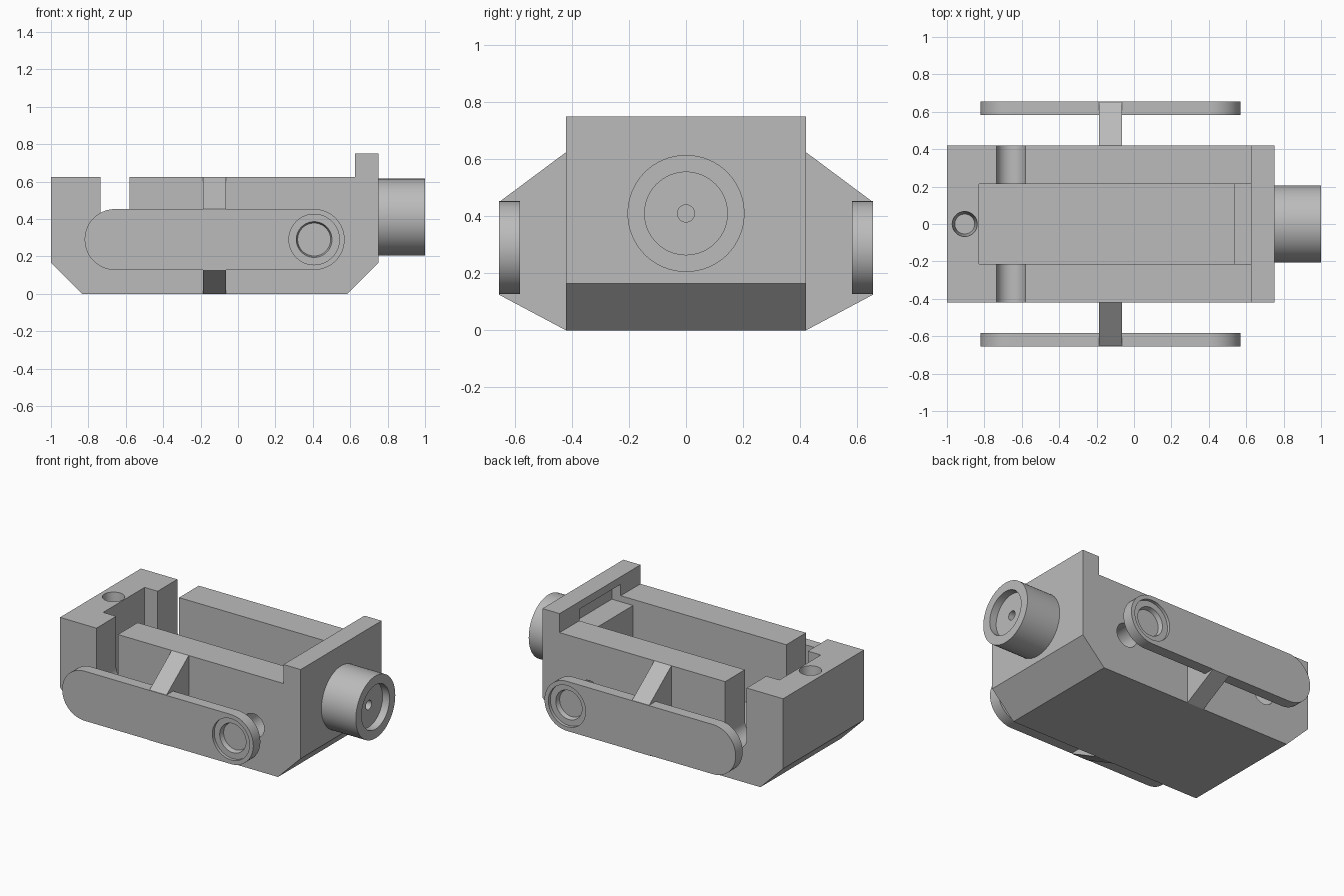
import bpy, bmesh, math
from mathutils import Matrix

cube = bpy.data.objects.get("Cube")
if cube:
    bpy.data.objects.remove(cube, do_unlink=True)

grey = bpy.data.materials.new("plain_grey")
grey.use_nodes = True
grey.diffuse_color = (0.5, 0.5, 0.5, 1)
grey.node_tree.nodes["Principled BSDF"].inputs["Base Color"].default_value = (0.5, 0.5, 0.5, 1)


def finish(name, bm):
    bmesh.ops.recalc_face_normals(bm, faces=bm.faces)
    mesh = bpy.data.meshes.new(name)
    bm.to_mesh(mesh)
    bm.free()
    mesh.materials.append(grey)
    ob = bpy.data.objects.new(name, mesh)
    bpy.context.collection.objects.link(ob)
    return ob


def prism(name, outline, axis, lo, hi):
    """Extrude a 2D outline along x (outline is y, z) or y (outline is x, z)."""
    bm = bmesh.new()
    place = (lambda a, b: (lo, a, b)) if axis == "x" else (lambda a, b: (a, lo, b))
    face = bm.faces.new([bm.verts.new(place(a, b)) for a, b in outline])
    ext = bmesh.ops.extrude_face_region(bm, geom=[face])
    move = (hi - lo, 0, 0) if axis == "x" else (0, hi - lo, 0)
    verts = [v for v in ext["geom"] if isinstance(v, bmesh.types.BMVert)]
    bmesh.ops.translate(bm, verts=verts, vec=move)
    return finish(name, bm)


def box(name, x0, x1, half_y, z0, z1):
    return prism(name, [(x0, z0), (x1, z0), (x1, z1), (x0, z1)], "y", -half_y, half_y)


def cylinder(name, centre, axis, length, r1, r2=None):
    """Cylinder or cone; r1 is the low end and r2 the high end of the axis."""
    bm = bmesh.new()
    turn = {"x": Matrix.Rotation(math.pi / 2, 4, "Y"),
            "y": Matrix.Rotation(-math.pi / 2, 4, "X"),
            "z": Matrix.Identity(4)}[axis]
    bmesh.ops.create_cone(bm, cap_ends=True, segments=64, radius1=r1,
                          radius2=r1 if r2 is None else r2, depth=length,
                          matrix=Matrix.Translation(centre) @ turn)
    return finish(name, bm)


def cut(ob, *cutters):
    bpy.context.view_layer.objects.active = ob
    for cutter in cutters:
        mod = ob.modifiers.new("cut", "BOOLEAN")
        mod.operation = "DIFFERENCE"
        mod.solver = "EXACT"
        mod.object = cutter
        bpy.ops.object.modifier_apply(modifier=mod.name)
        bpy.data.objects.remove(cutter, do_unlink=True)
    return ob


def arc(x, z, r, start, end, steps=24):
    angles = [math.radians(start + (end - start) * i / steps) for i in range(steps + 1)]
    return [(x + r * math.cos(a), z + r * math.sin(a)) for a in angles]


WIDTH = 0.42               # half width of the body
OUTER = 0.655              # outer face of the side plates
REAR, FRONT, AXLE = -0.657, 0.407, 0.29

# Body: chamfered block with a raised end ridge
body = prism("body", [(-1, 0.165), (-0.835, 0), (0.585, 0), (0.75, 0.165), (0.75, 0.75),
                      (0.625, 0.75), (0.625, 0.625), (-1, 0.625)], "y", -WIDTH, WIDTH)
slot = arc(REAR, AXLE, 0.078, 180, 360) + [(REAR + 0.078, 0.8), (REAR - 0.078, 0.8)]
cut(body,
    box("pocket", -0.83, 0.535, 0.215, 0.17, 0.8),
    box("ledge_window", 0.5, 0.69, 0.215, 0.585, 0.7),
    prism("side_slot", slot, "y", -0.6, 0.6),
    cylinder("cross_hole", (FRONT, 0, AXLE), "y", 1.2, 0.078),
    cylinder("top_hole", (-0.905, 0, 0.55), "z", 0.2, 0.053, 0.069))

# End barrel with a shallow recess and a pin hole
barrel = cylinder("end_barrel", (0.87, 0, 0.41), "x", 0.26, 0.205)
cut(barrel,
    cylinder("barrel_recess", (1.0, 0, 0.41), "x", 0.1, 0.145),
    cylinder("pin_hole", (0.92, 0, 0.41), "x", 0.16, 0.03))

# Side plates and the struts that carry them
stadium = arc(FRONT, AXLE, 0.163, -90, 90) + arc(REAR, AXLE, 0.163, 90, 270)
parts = [body, barrel]
for name, s in (("front", -1), ("back", 1)):
    lo, hi = sorted((s * 0.582, s * OUTER))
    plate = prism(name + "_side_plate", stadium, "y", lo, hi)
    outer_r, inner_r = (0.098, 0.088)[::s], (0.098, 0.088)[::-s]
    cut(plate,
        cylinder("counterbore", (FRONT, s * OUTER, AXLE), "y", 0.04, 0.135),
        cylinder("eye_recess", (FRONT, s * 0.625, AXLE), "y", 0.04, *inner_r))
    strut = prism(name + "_strut", [(s * WIDTH, 0), (s * OUTER, 0.125), (s * OUTER, 0.45),
                                    (s * WIDTH, 0.625)], "x", -0.188, -0.064)
    parts += [plate, strut]

# Smooth round walls, sharp edges kept
bpy.ops.object.select_all(action="DESELECT")
for ob in parts:
    ob.select_set(True)
bpy.context.view_layer.objects.active = body
bpy.ops.object.shade_smooth_by_angle(angle=math.radians(25))
